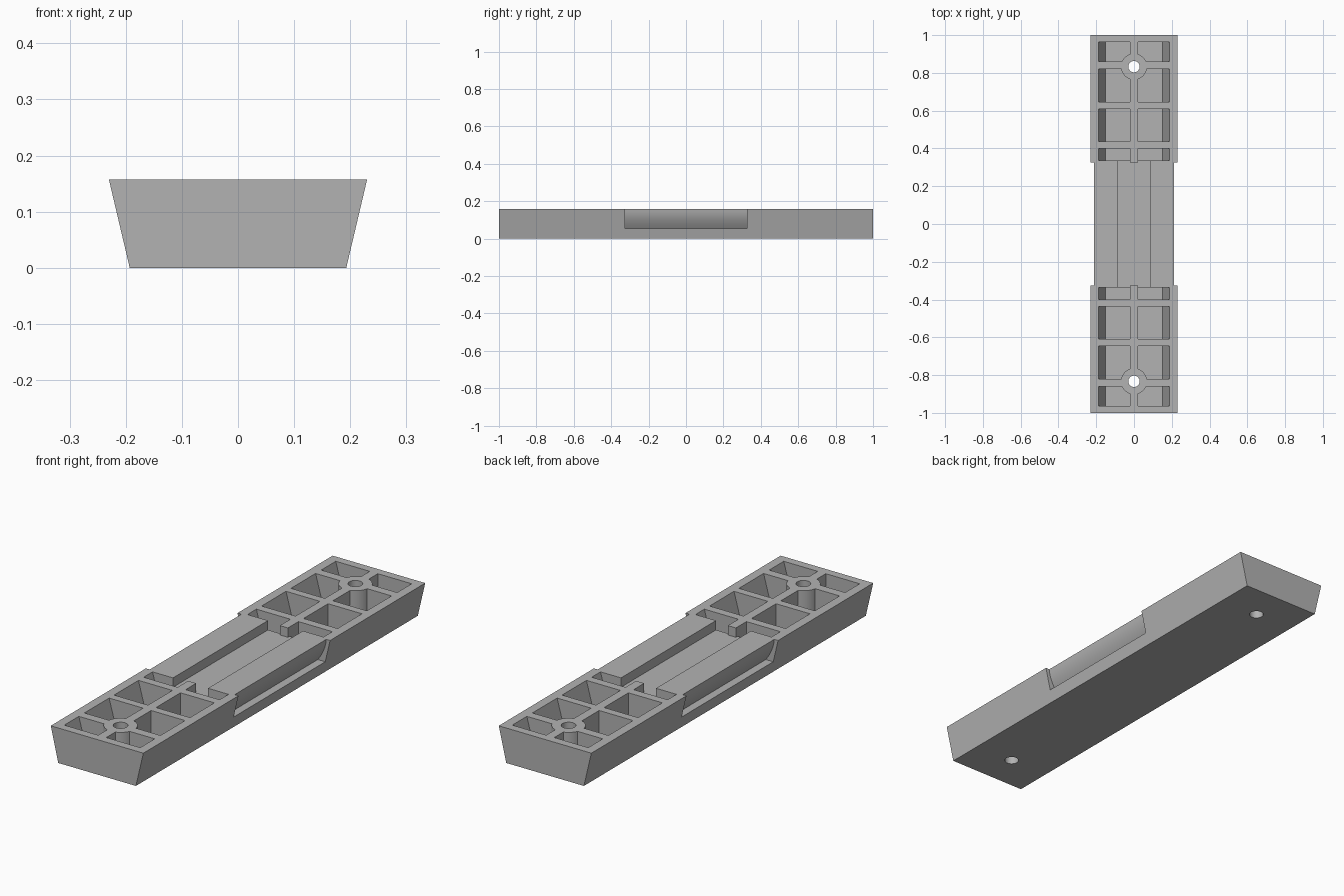
import bpy
import bmesh
import math

if "Cube" in bpy.data.objects:
    bpy.data.objects.remove(bpy.data.objects["Cube"], do_unlink=True)

HEIGHT = 0.157
FLOOR = 0.02
BOSS_Y = 0.833

grey = bpy.data.materials.new("plain grey")
grey.use_nodes = True
grey.diffuse_color = (0.45, 0.45, 0.45, 1)
grey.node_tree.nodes["Principled BSDF"].inputs["Base Color"].default_value = grey.diffuse_color


def add_object(name, bm):
    bmesh.ops.recalc_face_normals(bm, faces=bm.faces)
    mesh = bpy.data.meshes.new(name)
    bm.to_mesh(mesh)
    bm.free()
    obj = bpy.data.objects.new(name, mesh)
    bpy.context.collection.objects.link(obj)
    mesh.materials.append(grey)
    return obj


def prism(bm, profile, y0, y1):
    """Extrude an x-z profile from y0 to y1."""
    face = bm.faces.new([bm.verts.new((x, y0, z)) for x, z in profile])
    ext = bmesh.ops.extrude_face_region(bm, geom=[face])["geom"]
    verts = [v for v in ext if isinstance(v, bmesh.types.BMVert)]
    bmesh.ops.translate(bm, verts=verts, vec=(0, y1 - y0, 0))


def mirrored_prisms(name, profile, spans):
    """Repeat a prism on both sides (x) and at both ends (y)."""
    bm = bmesh.new()
    for side in (-1, 1):
        for y0, y1 in spans:
            prism(bm, [(side * x, z) for x, z in profile], y0, y1)
    return add_object(name, bm)


def cylinders(name, radius, z0, z1):
    """A pair of upright cylinders at the screw positions."""
    bm = bmesh.new()
    for y in (-BOSS_Y, BOSS_Y):
        made = bmesh.ops.create_cone(bm, cap_ends=True, segments=48, radius1=radius,
                                     radius2=radius, depth=z1 - z0)
        bmesh.ops.translate(bm, verts=made["verts"], vec=(0, y, (z0 + z1) / 2))
    return add_object(name, bm)


def cut(target, cutter):
    """Subtract the cutter, bake the result and discard the cutter."""
    cutter.hide_render = True
    mod = target.modifiers.new("cut", "BOOLEAN")
    mod.operation = "DIFFERENCE"
    mod.solver = "EXACT"
    mod.object = cutter
    graph = bpy.context.evaluated_depsgraph_get()
    baked = bpy.data.meshes.new_from_object(target.evaluated_get(graph))
    target.modifiers.clear()
    target.data = baked
    bpy.data.objects.remove(cutter, do_unlink=True)


def both_ends(spans):
    return spans + [(-b, -a) for a, b in spans]


# Tapered bar
bm = bmesh.new()
prism(bm, [(-0.193, 0), (0.193, 0), (0.23, HEIGHT), (-0.23, HEIGHT)], -1, 1)
bar = add_object("tapered_bar", bm)

# Ribbed pockets with sloped outer walls, leaving round screw bosses
pockets = mirrored_prisms(
    "pocket_cutter",
    [(0.02, FLOOR), (0.151, FLOOR), (0.2005, 0.2), (0.02, 0.2)],
    both_ends([(0.337, 0.40), (0.437, 0.61), (0.645, 0.82), (0.86, 0.963)]))
cut(pockets, cylinders("boss", 0.069, -0.1, 0.3))
cut(bar, pockets)

# Central channel, opening into the nearest pockets beside the middle rib
bm = bmesh.new()
prism(bm, [(-0.087, 0.115), (0.087, 0.115), (0.087, 0.2), (-0.087, 0.2)], -0.325, 0.325)
cut(bar, add_object("channel_cutter", bm))
cut(bar, mirrored_prisms(
    "channel_end_cutter",
    [(0.02, 0.115), (0.087, 0.115), (0.087, 0.2), (0.02, 0.2)],
    both_ends([(0.31, 0.35)])))

# Undercut finger grips along both sides
cut(bar, mirrored_prisms(
    "grip_cutter",
    [(0.211, 0.2), (0.211, HEIGHT), (0.209, 0.14), (0.204, 0.12), (0.196, 0.1),
     (0.184, 0.077), (0.169, 0.055), (0.3, 0.055), (0.3, 0.2)],
    [(-0.325, 0.325)]))

# Screw holes
cut(bar, cylinders("screw_hole_cutter", 0.03, -0.1, 0.3))

bpy.ops.object.select_all(action="DESELECT")
bar.select_set(True)
bpy.context.view_layer.objects.active = bar
bpy.ops.object.shade_smooth_by_angle(angle=math.radians(30))
